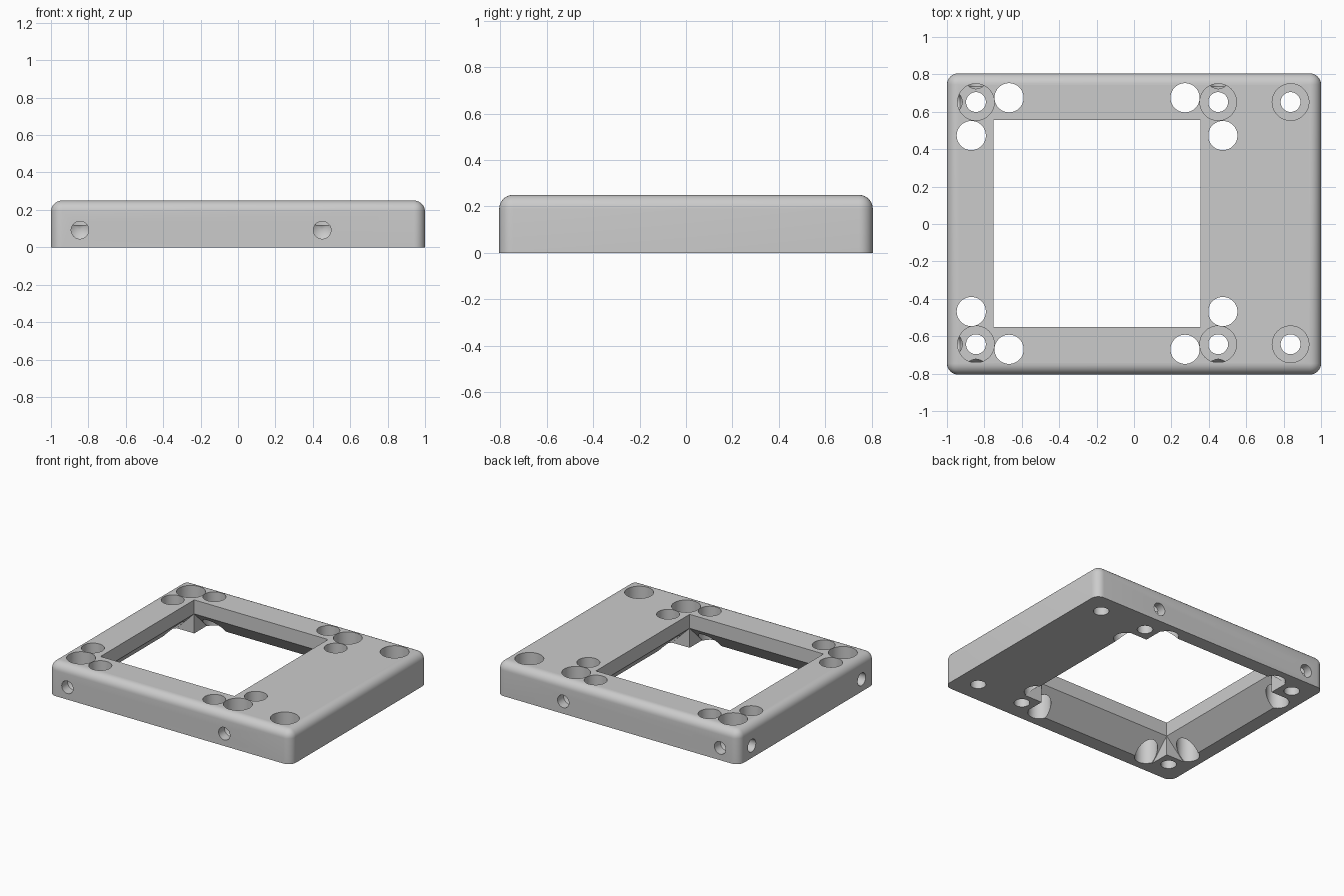
import bpy, bmesh, math
from mathutils import Vector, Matrix

if "Cube" in bpy.data.objects:
    bpy.data.objects.remove(bpy.data.objects["Cube"], do_unlink=True)

W, D, H = 2.0, 1.61, 0.25
LEFT, RIGHT, FRONT, BACK = -0.75, 0.355, -0.55, 0.555   # square opening
LIP = 0.146                                            # height where the flare starts

grey = bpy.data.materials.new("plain grey")
grey.use_nodes = True
colour = (0.6, 0.6, 0.6, 1)
grey.diffuse_color = colour
grey.node_tree.nodes["Principled BSDF"].inputs["Base Color"].default_value = colour


def make_object(name, bm):
    bmesh.ops.recalc_face_normals(bm, faces=bm.faces)
    mesh = bpy.data.meshes.new(name)
    bm.to_mesh(mesh)
    bm.free()
    mesh.materials.append(grey)
    ob = bpy.data.objects.new(name, mesh)
    bpy.context.scene.collection.objects.link(ob)
    return ob


def box(name, lo, hi):
    bm = bmesh.new()
    bmesh.ops.create_cube(bm, size=1)
    lo, hi = Vector(lo), Vector(hi)
    bmesh.ops.scale(bm, vec=hi - lo, verts=bm.verts)
    bmesh.ops.translate(bm, vec=(lo + hi) / 2, verts=bm.verts)
    return bm


def cut(target, bm):
    """Subtract a temporary solid from the target."""
    cutter = make_object("cutter", bm)
    cutter.hide_render = True
    mod = target.modifiers.new("cut", 'BOOLEAN')
    mod.operation = 'DIFFERENCE'
    mod.solver = 'EXACT'
    mod.object = cutter
    bpy.context.view_layer.objects.active = target
    bpy.ops.object.modifier_apply(modifier=mod.name)
    bpy.data.objects.remove(cutter, do_unlink=True)


def bore(target, x, y, radius, bottom, top):
    """Upright round hole."""
    bm = bmesh.new()
    bmesh.ops.create_cone(bm, cap_ends=True, segments=48, radius1=radius, radius2=radius,
                          depth=top - bottom,
                          matrix=Matrix.Translation((x, y, (bottom + top) / 2)))
    cut(target, bm)


def drill(target, start, inward, radius=0.047, depth=0.07, tip=0.03):
    """Blind sideways hole with a conical tip."""
    inward = Vector(inward)
    turn = inward.to_track_quat('Z', 'Y')
    bm = bmesh.new()
    rings = [(radius, -0.05), (radius, depth)]
    for r, z in rings:
        for i in range(32):
            a = math.tau * i / 32
            bm.verts.new(Vector(start) + turn @ Vector((r * math.cos(a), r * math.sin(a), z)))
    bm.verts.new(Vector(start) + inward * (depth + tip))
    bmesh.ops.convex_hull(bm, input=bm.verts)
    cut(target, bm)


def flare(target, along, edge, outward, start, end):
    """Sloped undercut below one side of the opening; along is 0 for x, 1 for y."""
    bm = bmesh.new()
    profile = [(0, LIP, 0), (0, -0.05, 0), (LIP + 0.05, -0.05, 0),
               (-0.05, LIP, 0.05), (-0.05, -0.05, 0.05)]
    for out, z, inset in profile:
        for a in (start + inset, end - inset):
            b = edge + outward * out
            bm.verts.new((a, b, z) if along == 0 else (b, a, z))
    bmesh.ops.convex_hull(bm, input=bm.verts)
    cut(target, bm)


# Plate with rounded corners and a rounded top rim
bm = box("plate", (-W / 2, -D / 2, 0), (W / 2, D / 2, H))
rim = [e for e in bm.edges if max(v.co.z for v in e.verts) > H / 2]
bmesh.ops.bevel(bm, geom=rim, offset=0.06, offset_type='OFFSET', segments=8,
                profile=0.5, affect='EDGES')
plate = make_object("mounting_plate", bm)

# Square opening with flared underside
cut(plate, box("opening", (LEFT, FRONT, -0.1), (RIGHT, BACK, H + 0.1)))
flare(plate, 0, BACK, 1, LEFT, RIGHT)
flare(plate, 0, FRONT, -1, LEFT, RIGHT)
flare(plate, 1, LEFT, -1, FRONT, BACK)
flare(plate, 1, RIGHT, 1, FRONT, BACK)

# Through holes in pairs around each corner of the opening
for x in (LEFT, RIGHT):
    sx = -1 if x == LEFT else 1
    for y in (FRONT, BACK):
        sy = -1 if y == FRONT else 1
        bore(plate, x - sx * 0.082, y + sy * 0.12, 0.078, -0.1, H + 0.1)
        bore(plate, x + sx * 0.12, y - sy * 0.082, 0.078, -0.1, H + 0.1)

# Counterbored screw holes
for x in (-0.845, 0.45, 0.837):
    for y in (-0.643, 0.652):
        bore(plate, x, y, 0.098, 0.12, H + 0.1)
        bore(plate, x, y, 0.053, -0.1, H)

# Sideways drill holes
for x in (-0.845, 0.45):
    for side in (-1, 1):
        drill(plate, (x, side * D / 2, 0.092), (0, -side, 0))
for y in (-0.643, 0.652):
    drill(plate, (-W / 2, y, 0.092), (1, 0, 0))

# Smooth curved walls, crisp edges
bpy.ops.object.select_all(action='DESELECT')
plate.select_set(True)
bpy.context.view_layer.objects.active = plate
bpy.ops.object.shade_smooth_by_angle(angle=math.radians(30))
